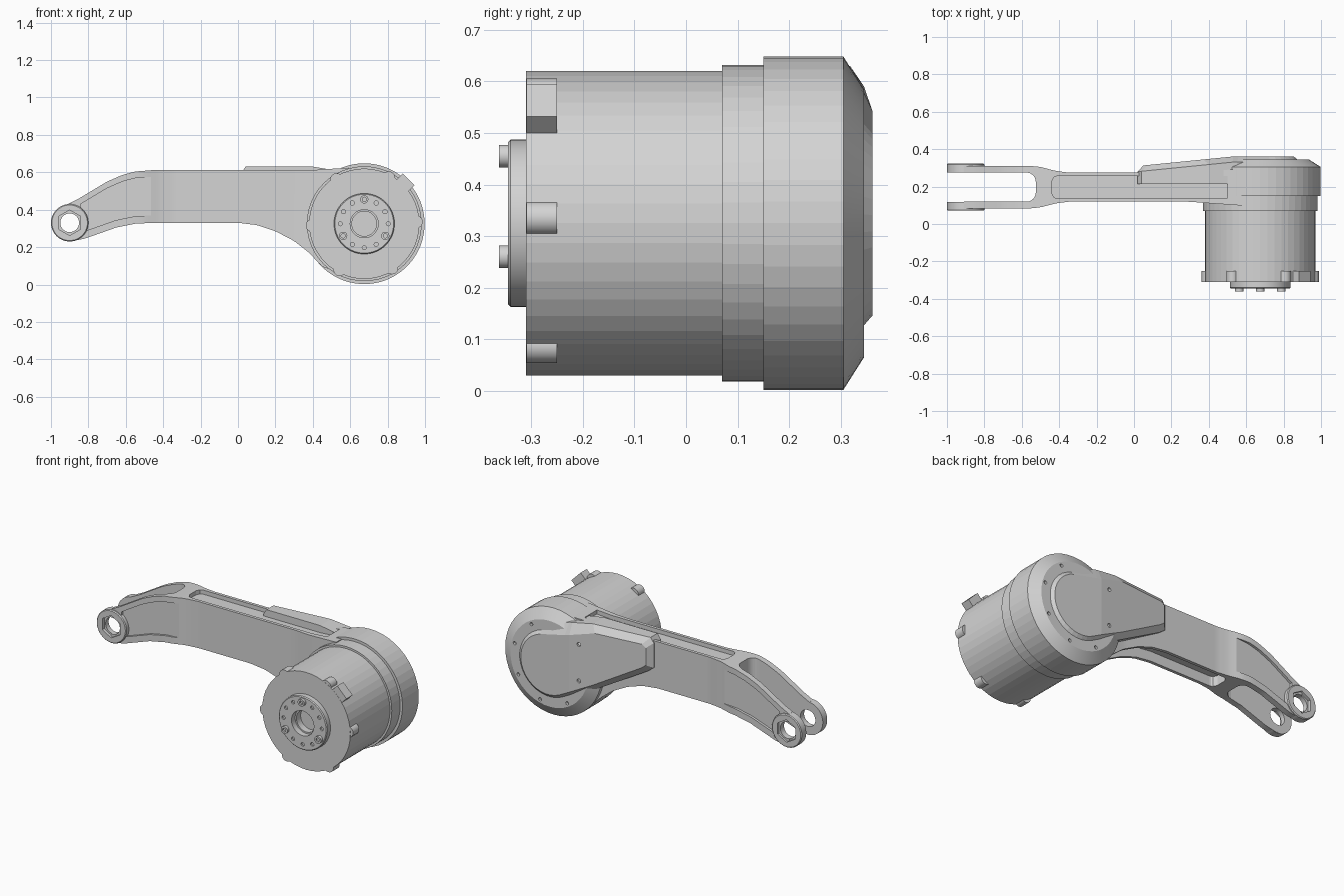
import bpy, bmesh, math
from mathutils import Matrix, Vector

if "Cube" in bpy.data.objects:
    bpy.data.objects.remove(bpy.data.objects["Cube"])

metal = bpy.data.materials.new("light grey metal")
metal.diffuse_color = (0.66, 0.66, 0.66, 1)
metal.use_nodes = True
metal.node_tree.nodes["Principled BSDF"].inputs["Base Color"].default_value = metal.diffuse_color
CX, CZ = 0.675, 0.325      # drum axis
MID = 0.197                # arm centre plane


def finish(bm, name, angle=25, cutter=False):
    bmesh.ops.recalc_face_normals(bm, faces=bm.faces)
    me = bpy.data.meshes.new(name)
    bm.to_mesh(me)
    bm.free()
    me.materials.append(metal)
    ob = bpy.data.objects.new(name, me)
    bpy.context.collection.objects.link(ob)
    if cutter:
        ob.hide_render = True
        ob.hide_viewport = True
    else:
        bpy.ops.object.select_all(action='DESELECT')
        ob.select_set(True)
        bpy.context.view_layer.objects.active = ob
        bpy.ops.object.shade_smooth_by_angle(angle=math.radians(angle))
    return ob


def cut(ob, *cutters):
    for c in cutters:
        m = ob.modifiers.new(c.name, 'BOOLEAN')
        m.operation, m.solver, m.object = 'DIFFERENCE', 'EXACT', c


def lathe(name, prof, seg=64, cx=CX, cz=CZ, angle=25):
    """Revolve (radius, y) profile around the y direction."""
    bm = bmesh.new()
    rings = []
    for r, y in prof:
        if r == 0:
            rings.append([bm.verts.new((cx, y, cz))] * seg)
        else:
            rings.append([bm.verts.new((cx + r * math.cos(2 * math.pi * i / seg), y,
                                        cz + r * math.sin(2 * math.pi * i / seg))) for i in range(seg)])
    for a, b in zip(rings, rings[1:] + (rings[:1] if prof[0][0] else [])):
        for i in range(seg):
            j = (i + 1) % seg
            bm.faces.new(dict.fromkeys((a[i], a[j], b[j], b[i])))
    return finish(bm, name, angle)


def rods(name, spots, r, y0, y1, seg=16, cutter=False):
    """Several cylinders along y at (x, z) spots."""
    bm = bmesh.new()
    for x, z in spots:
        mat = Matrix.Translation((x, (y0 + y1) / 2, z)) @ Matrix.Rotation(math.pi / 2, 4, 'X')
        bmesh.ops.create_cone(bm, cap_ends=True, segments=seg, radius1=r, radius2=r, depth=y1 - y0, matrix=mat)
    return finish(bm, name, 25, cutter)


def polar(r, degs):
    return [(CX + r * math.cos(math.radians(d)), CZ + r * math.sin(math.radians(d))) for d in degs]


def lerp(table, x):
    for (x0, v0), (x1, v1) in zip(table, table[1:]):
        if x <= x1:
            t = max(0, (x - x0) / (x1 - x0))
            return v0 + (v1 - v0) * t
    return table[-1][1]


def loft(name, x0, x1, n, ylo, yhi, zlo, zhi, cutter=False):
    """Rectangular section swept along x; each limit is a function of x."""
    bm = bmesh.new()
    prev = None
    for i in range(n + 1):
        x = x0 + (x1 - x0) * i / n
        a, b, c, d = ylo(x), yhi(x), zlo(x), zhi(x)
        ring = [bm.verts.new(p) for p in ((x, a, c), (x, b, c), (x, b, d), (x, a, d))]
        if prev:
            for k in range(4):
                bm.faces.new((prev[k], prev[(k + 1) % 4], ring[(k + 1) % 4], ring[k]))
        else:
            bm.faces.new(ring)
        prev = ring
    bm.faces.new(prev)
    return finish(bm, name, 25, cutter)


# ---- drum housing with bore and stepped collars
housing = lathe("drum_housing", [(0, -0.31), (0.295, -0.31), (0.295, 0.07), (0.307, 0.07),
                                 (0.307, 0.15), (0.323, 0.15), (0.323, 0.305), (0.26, 0.345), (0, 0.345)],
                48, angle=6)
bore = rods("bore_cutter", [(CX, CZ)], 0.066, -0.4, -0.27, 48, True)
cut(housing, bore)

# ---- output flange, with holes and three bolts
flange = lathe("output_flange", [(0.075, -0.30), (0.075, -0.345), (0.157, -0.345), (0.162, -0.34), (0.162, -0.30)])
cut(flange, rods("flange_hole_cutter", polar(0.128, [d for d in range(0, 360, 30) if d % 120 != 90]),
                 0.011, -0.4, -0.335, 12, True))
bolts = rods("flange_bolts", polar(0.13, (90, 210, 330)), 0.022, -0.362, -0.33, 20)
cut(bolts, rods("bolt_socket_cutter", polar(0.13, (90, 210, 330)), 0.012, -0.4, -0.352, 6, True))

# ---- lugs around the front rim, and the locating tab
rods("rim_lugs", polar(0.28, range(2, 360, 60)), 0.033, -0.309, -0.25, 20)
bm = bmesh.new()
mat = (Matrix.Translation((CX, -0.2795, CZ)) @ Matrix.Rotation(-math.radians(45), 4, 'Y')
       @ Matrix.Translation((0.296, 0, 0)) @ Matrix.Diagonal((0.08, 0.059, 0.088, 1)))
bmesh.ops.create_cube(bm, size=1, matrix=mat)
finish(bm, "locating_tab")

# ---- arm
TOP = [(-0.97, 0.39), (-0.92, 0.425), (-0.85, 0.46), (-0.7, 0.55), (-0.62, 0.585), (-0.55, 0.604),
       (-0.45, 0.612), (0.4, 0.612), (0.6, 0.625)]
LOW = [(-0.97, 0.27), (-0.9, 0.23), (-0.82, 0.245), (-0.65, 0.305), (-0.55, 0.325), (-0.45, 0.33),
       (0.0, 0.33), (0.1, 0.318), (0.2, 0.285), (0.3, 0.233), (0.38, 0.17), (0.45, 0.095), (0.6, 0.05)]
FLARE = [(-0.56, 0.114), (-0.5, 0.108), (-0.42, 0.087), (-0.35, 0.078), (0.3, 0.078), (0.4, 0.086), (0.6, 0.1)]
top, low = (lambda x: lerp(TOP, x)), (lambda x: lerp(LOW, x))
half = lambda x: lerp(FLARE, x)
const = lambda v: (lambda x: v)
arm = loft("arm", -0.91, 0.59, 75, lambda x: MID - half(x), lambda x: MID + half(x), low, top)

# rounded slot between the fork prongs
bm = bmesh.new()
outline = [(-1.1, -0.078), (-0.575, -0.078)]
outline += [(-0.575 + 0.05 * math.sin(math.radians(t)), -0.028 - 0.05 * math.cos(math.radians(t)))
            for t in range(15, 91, 15)]
outline += [(x, -y) for x, y in reversed(outline)]
base = bm.faces.new([bm.verts.new((x, MID + y, 0)) for x, y in outline])
ext = bmesh.ops.extrude_face_region(bm, geom=[base])
bmesh.ops.translate(bm, vec=(0, 0, 1), verts=[v for v in ext['geom'] if isinstance(v, bmesh.types.BMVert)])
slot = finish(bm, "fork_slot_cutter", cutter=True)

# lightening channels along the top and underside, with rounded ends
def chan(x):
    d = max(0, 0.03 - (x + 0.44))
    return 0.029 + math.sqrt(max(0, 0.03 ** 2 - d * d))


sides = (lambda x: MID - chan(x), lambda x: MID + chan(x))
top_channel = loft("top_channel_cutter", -0.44, 0.5, 94, *sides, lambda x: top(x) - 0.025, const(0.8), True)
low_channel = loft("low_channel_cutter", -0.44, 0.36, 80, *sides, const(0.0), lambda x: low(x) + 0.06, True)
# shallow side pockets that leave rims along the prongs
pockets = []
for s in (-1, 1):
    inner = MID + s * 0.099
    lim = (const(inner - 0.2), const(inner)) if s < 0 else (const(inner), const(inner + 0.2))
    pockets.append(loft("side_pocket_cutter", -0.84, -0.39, 20, *lim,
                        lambda x: low(x) + 0.04, lambda x: top(x) - 0.035, True))
eye = rods("eye_cutter", [(-0.9, 0.33)], 0.05, -0.2, 0.6, 32, True)
cut(arm, slot, top_channel, low_channel, *pockets, eye)

# ---- fork end rings with hexagonal seats
for s, side in ((-1, "front"), (1, "back")):
    ring = lathe(side + "_fork_ring", [(0.05, MID + s * 0.079), (0.05, MID + s * 0.126), (0.095, MID + s * 0.126),
                                       (0.1, MID + s * 0.121), (0.1, MID + s * 0.079)], 48, -0.9, 0.33)
    lo, hi = sorted((MID + s * 0.108, MID + s * 0.2))
    cut(ring, rods(side + "_hex_cutter", [(-0.9, 0.33)], 0.068, lo, hi, 6, True))

# ---- chamfered back cover: flat over the drum, sloping down along the arm
SPAN = range(-115, 76, 10)
outer = polar(0.215, SPAN) + [(0.55, 0.605), (0.40, 0.63), (0.04, 0.63), (0.02, 0.60), (0.02, 0.45),
                              (0.06, 0.42), (0.36, 0.25)]
inner = polar(0.18, SPAN) + [(0.56, 0.535), (0.37, 0.59), (0.075, 0.592), (0.05, 0.575), (0.05, 0.47),
                             (0.08, 0.447), (0.38, 0.275)]
face_y = lambda x: min(0.361, 0.315 + 0.1 * (x - 0.07))
bm = bmesh.new()
layers = [[bm.verts.new((x, y, z)) for x, z in pts] for pts, y in ((outer, 0.215), (outer, 0.3), (inner, 0.4))]
n = len(outer)
for a, b in zip(layers, layers[1:]):
    for i in range(n):
        bm.faces.new((a[i], a[(i + 1) % n], b[(i + 1) % n], b[i]))
bm.faces.new(layers[0])
bm.faces.new(layers[-1])
bmesh.ops.bisect_plane(bm, geom=bm.verts[:] + bm.edges[:] + bm.faces[:], plane_co=(0.53, 0, 0), plane_no=(1, 0, 0))
for v in bm.verts:
    if v.co.y > 0.22:
        v.co.y = face_y(v.co.x) - 0.3 * (0.4 - v.co.y)
cover = finish(bm, "back_cover", 3)
cut(cover, rods("cover_hole_cutter", [(0.47, 0.50), (0.47, 0.28)], 0.012, 0.33, 0.5, 12, True))

# ---- screw holes around the back face
cut(housing, rods("back_screw_cutter", polar(0.24, (-120, -75, -30, 15, 60)), 0.01, 0.33, 0.5, 12, True))
